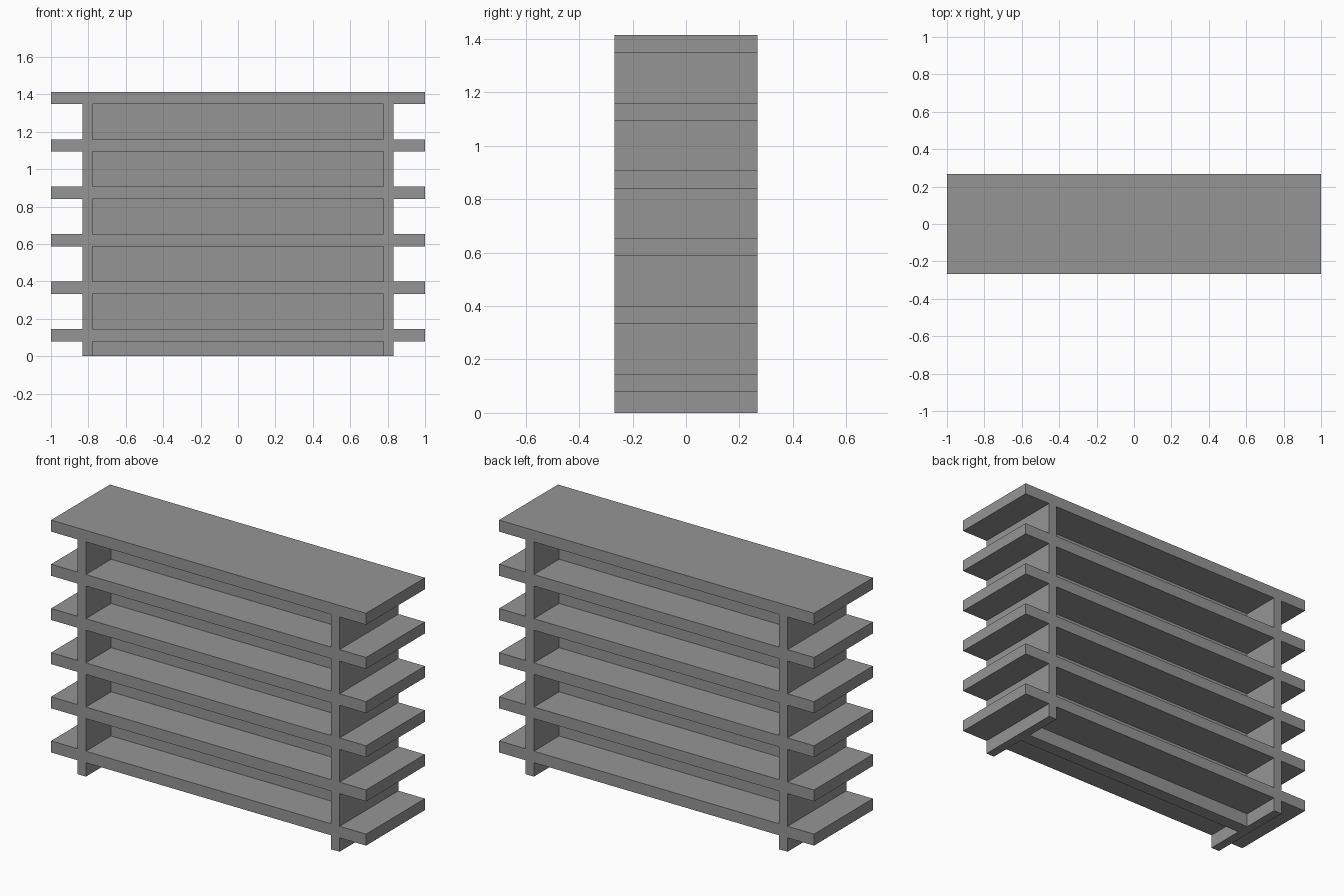
import bpy, bmesh

if "Cube" in bpy.data.objects:
    bpy.data.objects.remove(bpy.data.objects["Cube"])

HALF_DEPTH = 0.267
SHELF_T, PITCH, FIRST, COUNT = 0.066, 0.2535, 0.08, 6
UP_IN, UP_OUT = 0.779, 0.832
PANEL_HALF = 0.038

grey = bpy.data.materials.new("dark_grey")
grey.diffuse_color = (0.3, 0.3, 0.3, 1)
grey.use_nodes = True
grey.node_tree.nodes["Principled BSDF"].inputs["Base Color"].default_value = grey.diffuse_color


def finish(name, bm):
    bmesh.ops.recalc_face_normals(bm, faces=bm.faces[:])
    mesh = bpy.data.meshes.new(name)
    bm.to_mesh(mesh)
    bm.free()
    mesh.materials.append(grey)
    obj = bpy.data.objects.new(name, mesh)
    bpy.context.collection.objects.link(obj)
    return obj


# Shelves and uprights: one flush lattice, drawn as grid cells and extruded in depth
xs = [-1, -UP_OUT, -UP_IN, UP_IN, UP_OUT, 1]
zs = [0]
for i in range(COUNT):
    zs += [FIRST + i * PITCH, FIRST + i * PITCH + SHELF_T]

bm = bmesh.new()
grid = [[bm.verts.new((x, -HALF_DEPTH, z)) for z in zs] for x in xs]
for i in range(len(xs) - 1):
    for j in range(len(zs) - 1):
        is_upright = i in (1, 3)
        is_shelf = j % 2 == 1
        if is_upright or is_shelf:
            bm.faces.new((grid[i][j], grid[i + 1][j], grid[i + 1][j + 1], grid[i][j + 1]))
bmesh.ops.delete(bm, geom=[v for v in bm.verts if not v.link_faces], context='VERTS')
ext = bmesh.ops.extrude_face_region(bm, geom=bm.faces[:], use_keep_orig=True)
bmesh.ops.translate(bm, vec=(0, 2 * HALF_DEPTH, 0),
                    verts=[g for g in ext["geom"] if isinstance(g, bmesh.types.BMVert)])
finish("shelves_and_uprights", bm)

# Central divider panel, tucked into the uprights and the top shelf
top = zs[-1] - SHELF_T / 2
side = (UP_IN + UP_OUT) / 2
bm = bmesh.new()
bmesh.ops.create_cube(bm, size=1)
bmesh.ops.scale(bm, vec=(2 * side, 2 * PANEL_HALF, top), verts=bm.verts[:])
bmesh.ops.translate(bm, vec=(0, 0, top / 2), verts=bm.verts[:])
finish("divider_panel", bm)
